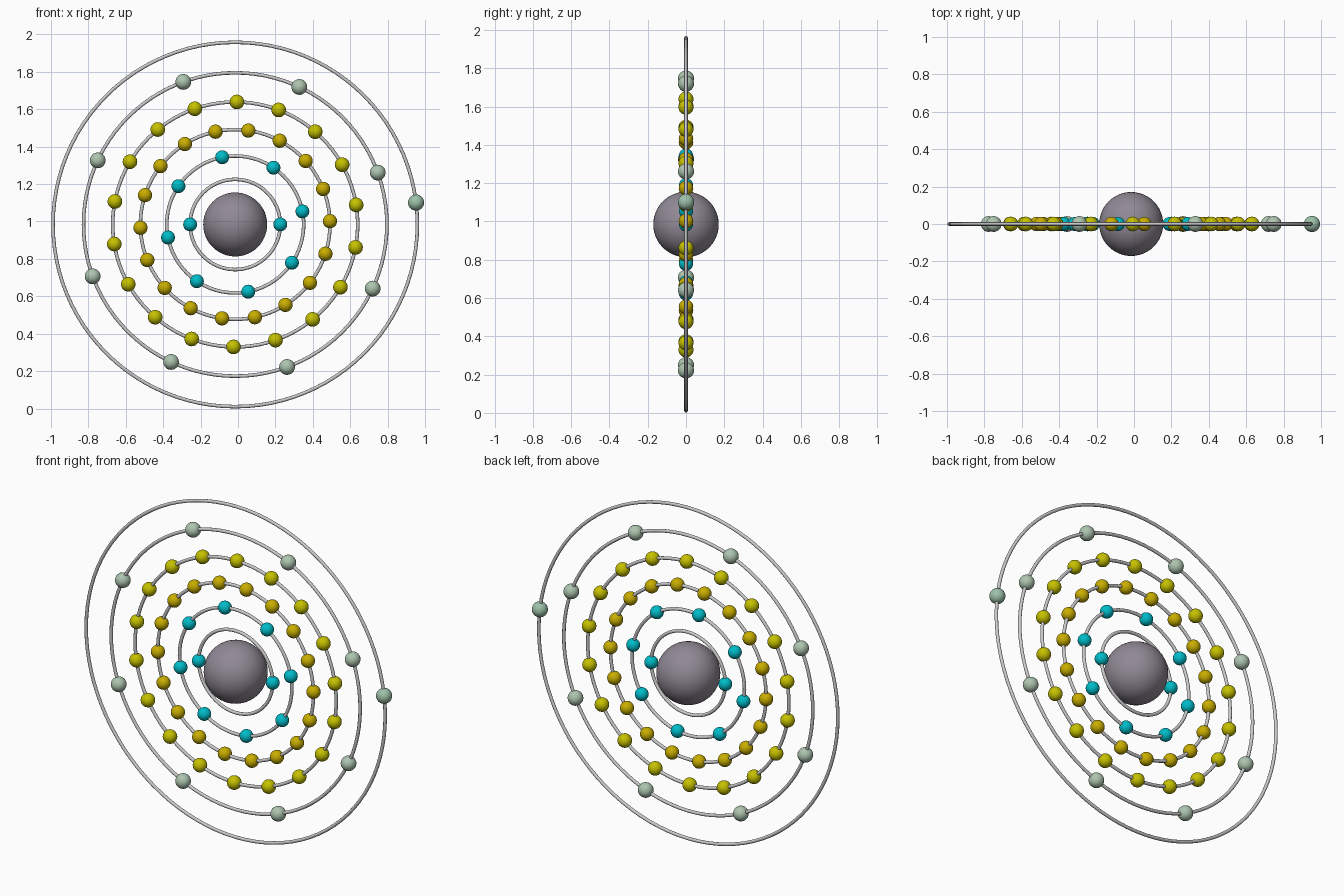
import bpy
from math import sin, cos, radians, pi

if "Cube" in bpy.data.objects:
    bpy.data.objects.remove(bpy.data.objects["Cube"])

CX, CZ = -0.015, 0.984   # centre of the atom
TUBE = 0.0095            # orbit tube radius


def material(name, rgb):
    m = bpy.data.materials.new(name)
    m.diffuse_color = (*rgb, 1)
    m.use_nodes = True
    m.node_tree.nodes["Principled BSDF"].inputs["Base Color"].default_value = m.diffuse_color
    return m


def ball(name, x, z, r, mat, segs, rings):
    bpy.ops.mesh.primitive_uv_sphere_add(segments=segs, ring_count=rings,
                                         radius=r, location=(x, 0, z))
    ob = bpy.context.object
    ob.name = name
    ob.data.materials.append(mat)
    bpy.ops.object.shade_smooth()
    return ob


cyan = material("cyan", (0.0, 0.50, 0.58))
amber = material("amber", (0.58, 0.42, 0.0))
yellow = material("yellow", (0.56, 0.53, 0.0))
pale_green = material("pale_green", (0.42, 0.56, 0.43))
green = material("green", (0.34, 0.54, 0.40))
mauve = material("mauve", (0.28, 0.25, 0.30))

# Nucleus
ball("nucleus", CX, CZ, 0.171, mauve, 48, 24)

# Shells: orbit radius, electron count, first angle, electron radius, colour
shells = [
    (0.241, 2, 0.0, 0.037, cyan),
    (0.366, 8, 11.0, 0.037, cyan),
    (0.507, 18, 2.0, 0.038, amber),
    (0.655, 18, 9.2, 0.039, yellow),
    (0.811, 8, 20.0, 0.042, pale_green),
    (0.974, 1, 6.9, 0.043, green),
]
for i, (R, count, start, r, mat) in enumerate(shells, 1):
    # Orbit ring standing in the XZ plane
    bpy.ops.mesh.primitive_torus_add(major_radius=R, minor_radius=TUBE,
                                     major_segments=96, minor_segments=12,
                                     location=(CX, 0, CZ),
                                     rotation=(pi / 2, 0, 0))
    ring = bpy.context.object
    ring.name = f"orbit_{i}"
    bpy.ops.object.shade_smooth()
    # Electrons spread evenly round the orbit
    for k in range(count):
        a = radians(start + 360 * k / count)
        ball(f"electron_{i}_{k + 1}", CX + R * cos(a), CZ + R * sin(a),
             r, mat, 32, 16)
